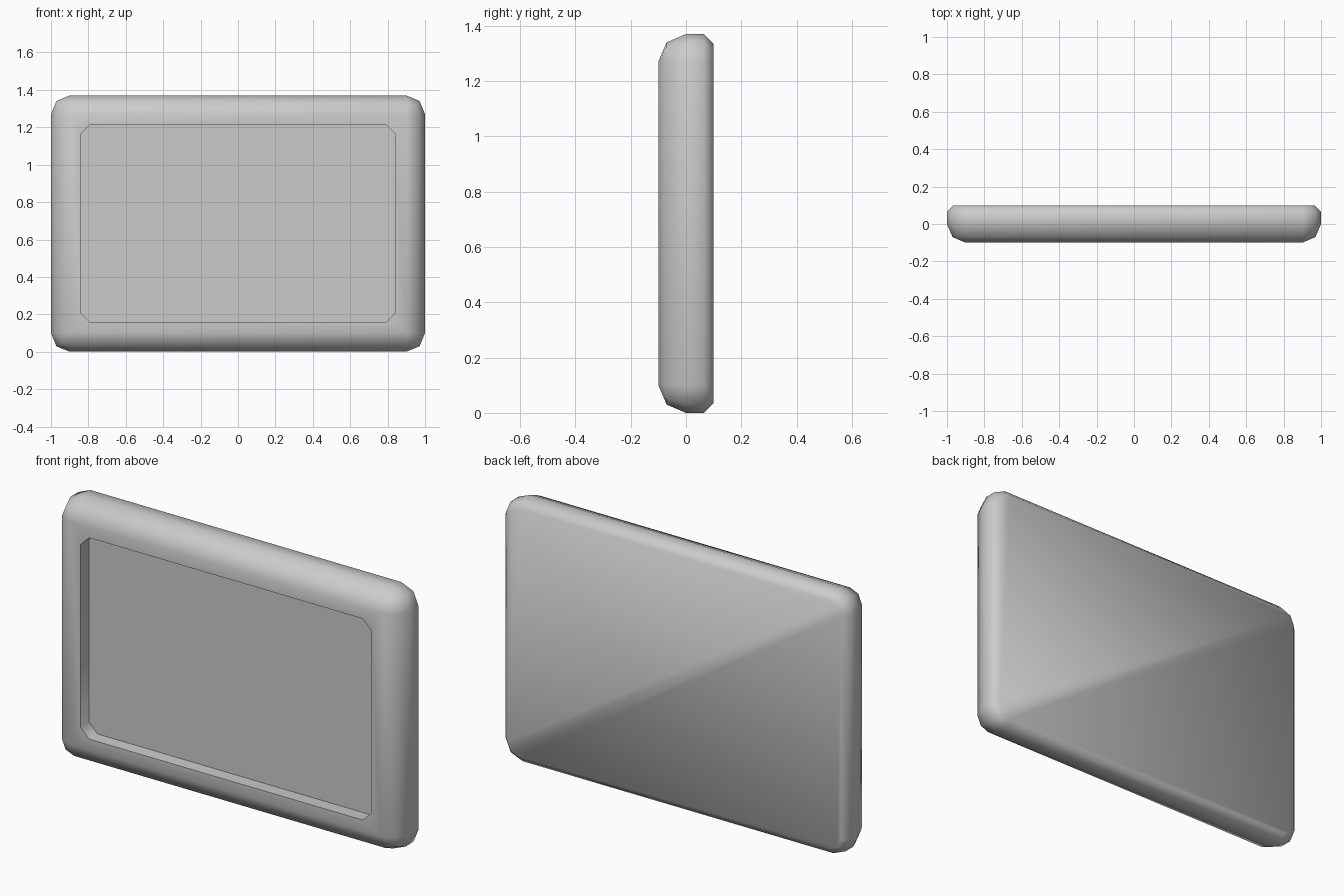
import bpy
import bmesh
import math

W, H = 2.0, 1.37

cube = bpy.data.objects.get("Cube")
if cube:
    bpy.data.objects.remove(cube, do_unlink=True)

grey = bpy.data.materials.new("plain grey")
grey.use_nodes = True
grey.diffuse_color = (0.6, 0.6, 0.6, 1)
grey.node_tree.nodes["Principled BSDF"].inputs["Base Color"].default_value = (0.6, 0.6, 0.6, 1)


def outline(inset, radius, y, bulge=1.0):
    """Rectangle in the xz plane with three points at each corner."""
    cx, cz = W / 2 - inset - radius, H / 2 - inset - radius
    points = []
    for i, (sx, sz) in enumerate([(1, 1), (-1, 1), (-1, -1), (1, -1)]):
        for step in range(3):
            a = math.pi / 2 * (i + step / 2)
            r = radius * (bulge if step == 1 else 1)
            points.append((sx * cx + r * math.cos(a), y, H / 2 + sz * cz + r * math.sin(a)))
    return points


def finish(bm, name):
    mesh = bpy.data.meshes.new(name)
    bm.to_mesh(mesh)
    bm.free()
    mesh.materials.append(grey)
    obj = bpy.data.objects.new(name, mesh)
    bpy.context.collection.objects.link(obj)
    return obj


# Frame: rings from the back edge, around the rim, to the inner recess
FLAT = math.cos(math.pi / 4)
sections = [
    (0.035, 0.065, 0.10, 1), (0, 0.10, 0.065, 1), (0, 0.10, 0, 1),
    (0.03, 0.07, -0.07, 1), (0.10, 0, -0.10, 1),
    (0.158, 0.05, -0.10, FLAT), (0.158, 0.05, -0.03, FLAT),
]
bm = bmesh.new()
rings = [[bm.verts.new(p) for p in outline(*s)] for s in sections]
for a, b in zip(rings, rings[1:]):
    for i in range(len(a)):
        j = (i + 1) % len(a)
        bm.faces.new((a[i], a[j], b[j], b[i]))

# Back panel, split along its diagonal
back = bm.faces.new(rings[0])
bmesh.utils.face_split(back, rings[0][4], rings[0][10])
bmesh.ops.remove_doubles(bm, verts=bm.verts, dist=0.0005)
bmesh.ops.recalc_face_normals(bm, faces=bm.faces)
for f in bm.faces:
    f.smooth = True

# The recess lip is the only crisp edge
lip = {v for v in rings[5] if v.is_valid}
for e in bm.edges:
    if set(e.verts) <= lip:
        e.smooth = False
frame = finish(bm, "frame")
# Orient outwards: the back panel must face +y
if max(frame.data.polygons, key=lambda p: p.area).normal.y < 0:
    frame.data.flip_normals()

# Flat display panel at the bottom of the recess
bm = bmesh.new()
bm.faces.new([bm.verts.new(p) for p in outline(0.158, 0.05, -0.03, FLAT)])
bm.normal_update()
for f in bm.faces:
    if f.normal.y > 0:
        f.normal_flip()
finish(bm, "screen")
